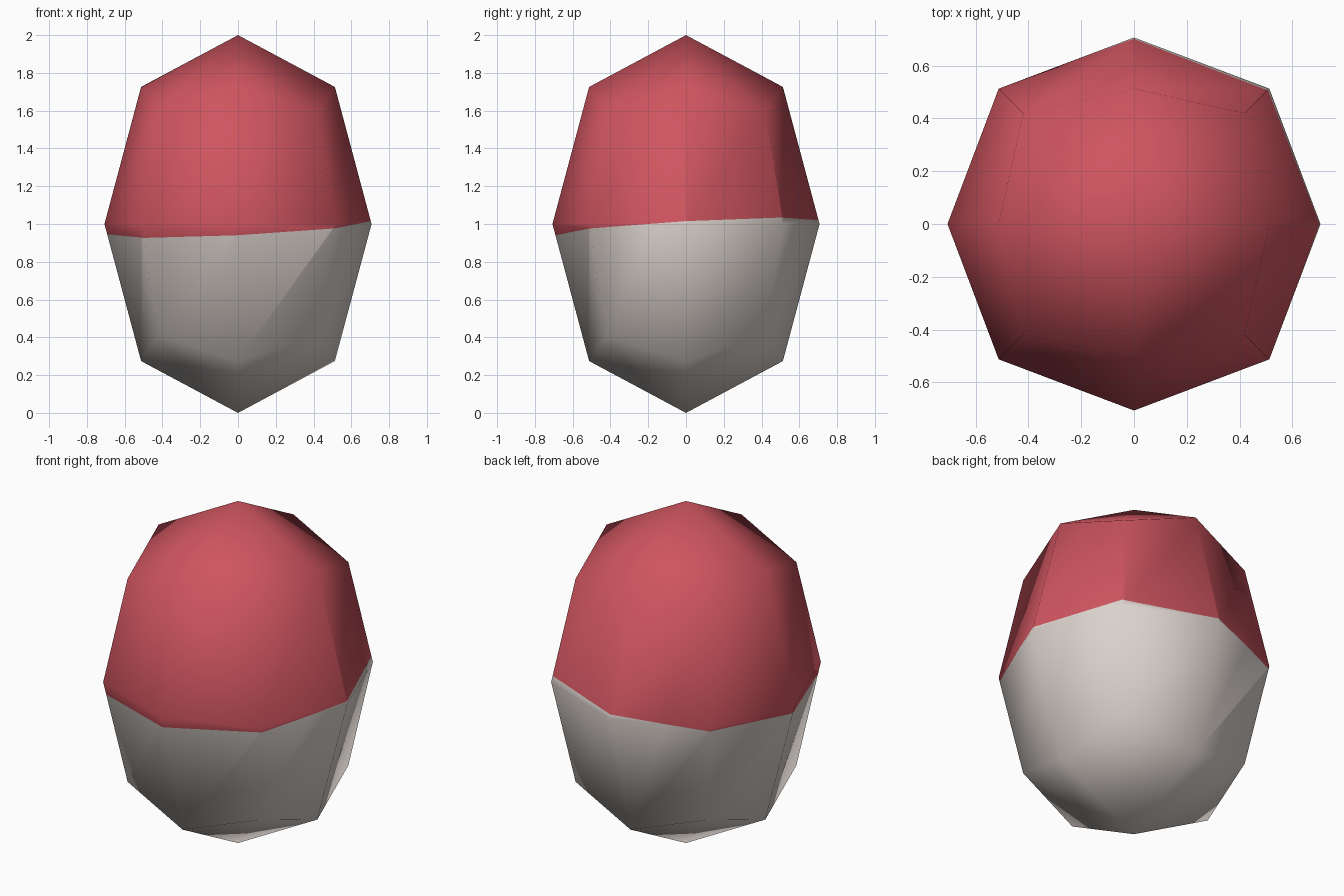
import bpy, bmesh
from mathutils import Vector

if "Cube" in bpy.data.objects:
    bpy.data.objects.remove(bpy.data.objects["Cube"])

# Rounded-cube rules: radius per coordinate for face centres, edge middles, corners
RADIUS = {1: 0.707, 2: 0.513, 3: 0.42}
STRETCH = 1 / 0.707


def material(name, color):
    m = bpy.data.materials.new(name)
    m.diffuse_color = (*color, 1)
    m.use_nodes = True
    m.node_tree.nodes["Principled BSDF"].inputs["Base Color"].default_value = m.diffuse_color
    return m


def place(p):
    r = RADIUS[sum(abs(c) > 0.5 for c in p)]
    return Vector((p.x * r, p.y * r, 1 + p.z * r * STRETCH))


bm = bmesh.new()

# Six sides, each two by two cells split along parallel diagonals
sides = [((0, -1, 0), (0, 0, 1)), ((1, 0, 0), (0, 0, 1)),
         ((0, 1, 0), (0, 0, 1)), ((-1, 0, 0), (0, 0, 1)),
         ((0, 0, 1), (0, 1, 0)), ((0, 0, -1), (0, 1, 0))]
for n, v in sides:
    n, v = Vector(n), Vector(v)
    u = v.cross(n)
    for i in (-1, 0):
        for j in (-1, 0):
            a, b, c, d = [bm.verts.new(place(n + u * (i + s) + v * (j + t)))
                          for s, t in ((0, 0), (1, 0), (1, 1), (0, 1))]
            bm.faces.new((a, b, c))
            bm.faces.new((a, c, d))
bmesh.ops.remove_doubles(bm, verts=bm.verts, dist=0.001)

# Two-tone split along a slightly tilted plane
origin = Vector((0, 0, 0.98))
normal = Vector((-0.05, -0.057, 1)).normalized()
bmesh.ops.bisect_plane(bm, geom=bm.verts[:] + bm.edges[:] + bm.faces[:],
                       plane_co=origin, plane_no=normal, dist=0.0001)
for f in bm.faces:
    f.smooth = True
    above = (f.calc_center_median() - origin).dot(normal) > 0
    f.material_index = 0 if above else 1

mesh = bpy.data.meshes.new("capsule_body")
bm.to_mesh(mesh)
bm.free()
mesh.materials.append(material("soft red", (0.62, 0.09, 0.115)))
mesh.materials.append(material("warm grey", (0.70, 0.64, 0.60)))
bpy.context.collection.objects.link(bpy.data.objects.new("capsule_body", mesh))
